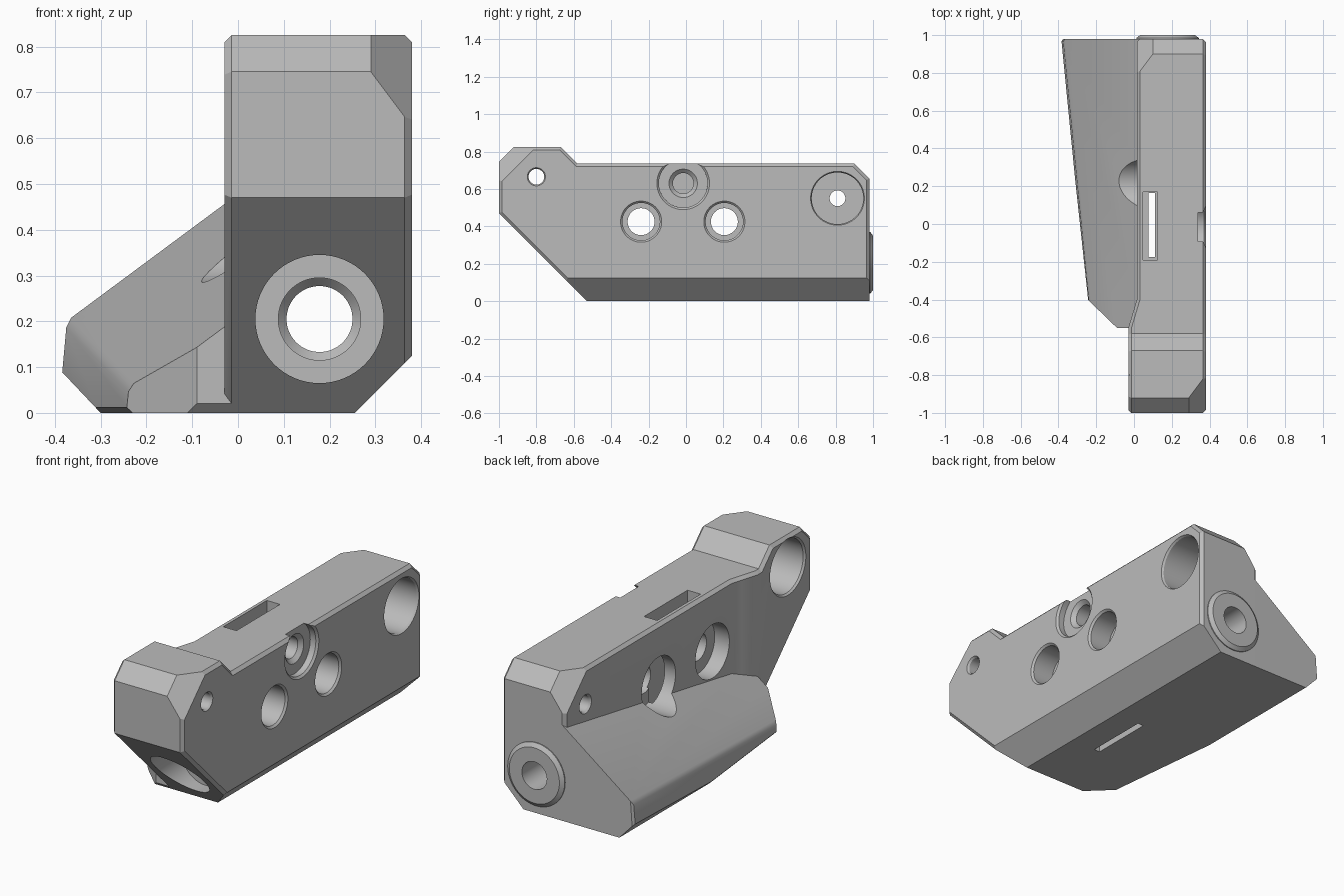
import bpy, bmesh, math
from mathutils import Vector

if "Cube" in bpy.data.objects:
    bpy.data.objects.remove(bpy.data.objects["Cube"], do_unlink=True)

grey = bpy.data.materials.new("plain grey")
grey.use_nodes = True
grey.diffuse_color = (0.5, 0.5, 0.5, 1)
grey.node_tree.nodes["Principled BSDF"].inputs["Base Color"].default_value = (0.5, 0.5, 0.5, 1)


def finish(bm, name):
    bmesh.ops.recalc_face_normals(bm, faces=bm.faces[:])
    mesh = bpy.data.meshes.new(name)
    bm.to_mesh(mesh)
    bm.free()
    mesh.materials.append(grey)
    ob = bpy.data.objects.new(name, mesh)
    bpy.context.collection.objects.link(ob)
    return ob


def trim(bm, point, normal):
    """Cut away everything on the normal side of a plane and close the cut."""
    geom = bm.verts[:] + bm.edges[:] + bm.faces[:]
    cut = bmesh.ops.bisect_plane(bm, geom=geom, plane_co=point, plane_no=Vector(normal),
                                 clear_outer=True)["geom_cut"]
    edges = [e for e in cut if isinstance(e, bmesh.types.BMEdge)]
    bmesh.ops.holes_fill(bm, edges=edges, sides=0)


def soften(bm, width):
    """Small chamfer around the rims of the side faces."""
    bmesh.ops.recalc_face_normals(bm, faces=bm.faces[:])
    bm.normal_update()
    rims = []
    for e in bm.edges:
        if len(e.link_faces) == 2:
            a, b = sorted(abs(f.normal.x) for f in e.link_faces)
            if b > 0.9 and a < 0.65:
                rims.append(e)
    bmesh.ops.bevel(bm, geom=rims, offset=width, segments=1, affect='EDGES', clamp_overlap=True)


def lathe(name, axis, centre, profile, sides=64):
    """Turned solid: profile holds (position along axis, radius)."""
    bm = bmesh.new()
    rings = []
    for t, r in profile:
        ring = []
        for i in range(sides):
            a = math.tau * i / sides
            u, v = centre[0] + r * math.cos(a), centre[1] + r * math.sin(a)
            ring.append(bm.verts.new((t, u, v) if axis == "x" else (u, t, v)))
        rings.append(ring)
    for lo, hi in zip(rings, rings[1:]):
        for i in range(sides):
            j = (i + 1) % sides
            bm.faces.new((lo[i], lo[j], hi[j], hi[i]))
    bm.faces.new(rings[0])
    bm.faces.new(rings[-1])
    return finish(bm, name)


def box(name, lo, hi):
    bm = bmesh.new()
    bmesh.ops.create_cube(bm, size=1)
    for v in bm.verts:
        v.co = [l + (c + 0.5) * (h - l) for c, l, h in zip(v.co, lo, hi)]
    return finish(bm, name)


def combine(target, tool, operation):
    mod = target.modifiers.new(operation.lower(), 'BOOLEAN')
    mod.operation, mod.solver, mod.object = operation, 'EXACT', tool
    tool.hide_render = True
    bpy.context.view_layer.objects.active = target
    bpy.ops.object.modifier_apply(modifier=mod.name)
    bpy.data.objects.remove(tool, do_unlink=True)


# Main block: side profile extruded across x
outline = [(-1, .47), (-1, .745), (-.92, .825), (-.67, .825), (-.58, .735),
           (.9, .735), (.98, .655), (.98, 0), (-.53, 0)]
bm = bmesh.new()
face = bm.faces.new([bm.verts.new((-.03, y, z)) for y, z in outline])
new = bmesh.ops.extrude_face_region(bm, geom=[face])["geom"]
for v in new:
    if isinstance(v, bmesh.types.BMVert):
        v.co.x = .38
for y in (-.55, -.46, -.4):
    bmesh.ops.bisect_plane(bm, geom=bm.verts[:] + bm.edges[:] + bm.faces[:],
                           plane_co=(0, y, 0), plane_no=(0, 1, 0))
# Step the right side inward behind the nose
for v in bm.verts:
    if v.co.x < 0:
        v.co.x = -.03 + .045 * min(1, max(0, (v.co.y + .55) / .15))
trim(bm, (.255, 0, 0), (1, 0, -1))
trim(bm, (.29, -1, .745), (1.333, -1, 1))
trim(bm, (.1, .9, .735), (-1.333, 1, 1))
soften(bm, .016)
block = finish(bm, "body")

# Side wedge: a box trimmed by planes
bm = bmesh.new()
bmesh.ops.create_cube(bm, size=1)
for v in bm.verts:
    v.co = (.2 if v.co.x > 0 else -.6, .98 if v.co.y > 0 else -.55, .7 if v.co.z > 0 else 0)
trim(bm, (0, 0, .306), (-.74, -.175, 1))
trim(bm, (-.385, .98, .09), (-1, -.108, .09))
trim(bm, (-.235, -.41, .05), (-.14, -.145, 0))
trim(bm, (-.3, 0, 0), (-.09, 0, -.085))
trim(bm, (0, -.53, 0), (0, -1, -1))
soften(bm, .012)
combine(block, finish(bm, "side_wedge"), 'UNION')

# Round boss on the back end
combine(block, lathe("back_boss", "y", (.178, .205), [(.9, .165), (.985, .165), (1, .145)]), 'UNION')

# Long bore from nose to back
combine(block, lathe("long_bore", "y", (.178, .205),
        [(-1.3, .14), (-.52, .14), (-.52, .09), (-.49, .09), (-.47, .072), (1.2, .072)]), 'DIFFERENCE')

# Pair of cross holes with a wider recess on each side
for y in (-.24, .205):
    combine(block, lathe("cross_hole", "x", (y, .425),
            [(-.6, .14), (.1, .14), (.1, .072), (.25, .072), (.25, .1),
             (.37, .1), (.382, .112), (.5, .112)]), 'DIFFERENCE')

# Nose hole, recessed from the right
combine(block, lathe("nose_hole", "x", (-.8, .665),
        [(-.5, .15), (-.032, .15), (-.02, .14), (.28, .14), (.28, .042),
         (.37, .042), (.382, .05), (.5, .05)]), 'DIFFERENCE')

# Rear hole, recessed from the left
combine(block, lathe("rear_hole", "x", (.81, .55),
        [(-.5, .05), (.014, .05), (.026, .042), (.12, .042), (.12, .138),
         (.37, .138), (.382, .145), (.5, .145)]), 'DIFFERENCE')

# Shallow seat breaking the top edge, with a blind hole
combine(block, lathe("top_seat", "x", (-.015, .63),
        [(.2, .055), (.318, .055), (.338, .076), (.338, .13), (.37, .13), (.382, .143), (.5, .143)]),
        'DIFFERENCE')

# Upright slot with a wider mouth
combine(block, box("slot", (.078, -.175, -.2), (.112, .165, 1)), 'DIFFERENCE')
combine(block, box("slot_mouth", (.048, -.19, .6), (.124, .17, 1)), 'DIFFERENCE')

bpy.ops.object.select_all(action='DESELECT')
block.select_set(True)
bpy.context.view_layer.objects.active = block
bpy.ops.object.shade_smooth_by_angle(angle=math.radians(25))
